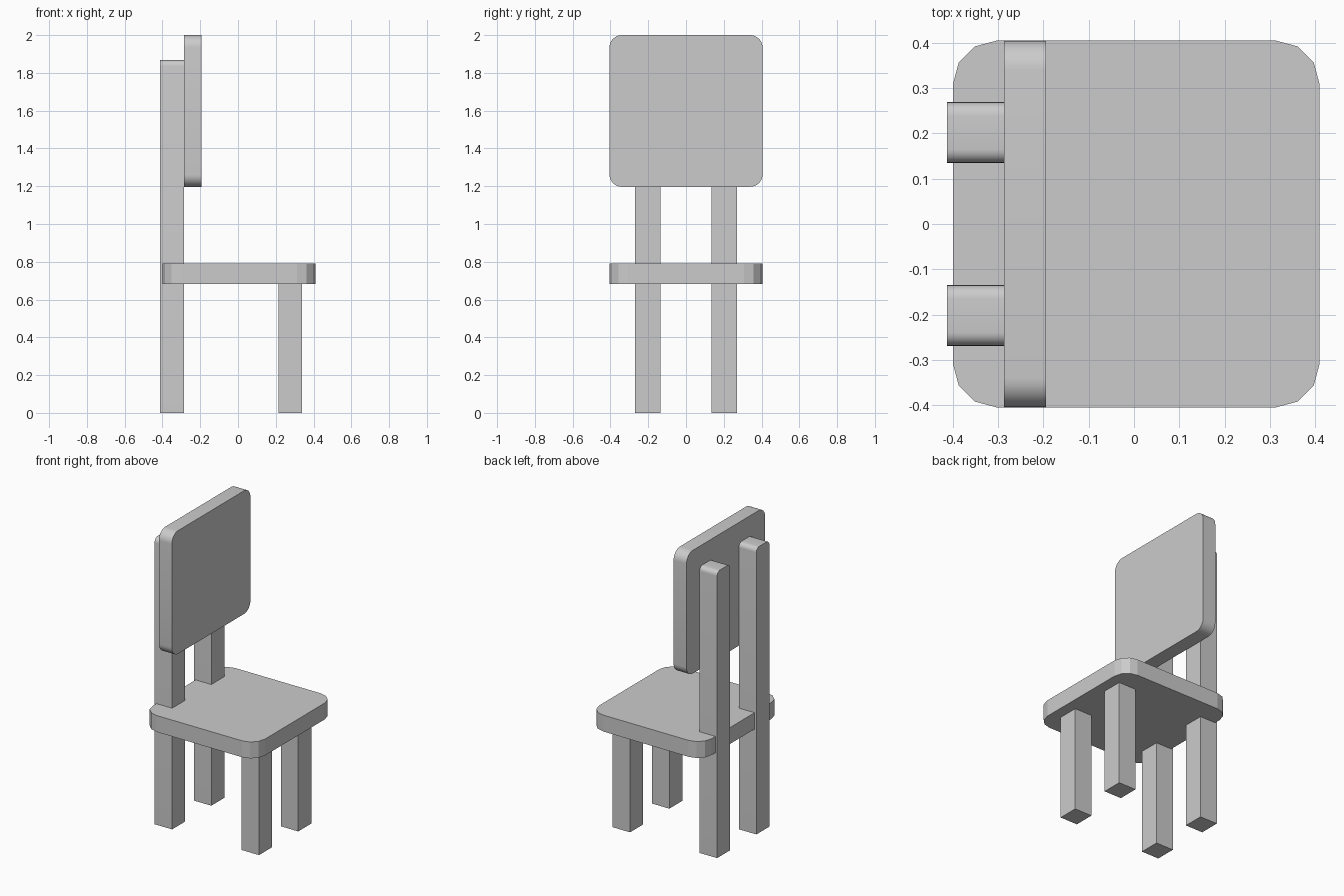
import bpy, bmesh, math

if "Cube" in bpy.data.objects:
    bpy.data.objects.remove(bpy.data.objects["Cube"])


def arc_profile(a0, a1, b0, b1, r_low, r_high, seg):
    """Counter-clockwise rectangle with rounded low-b and high-b corners."""
    corners = [(a1, b0, -1, -90, r_low, 1), (a1, b1, 1, 0, r_high, -1),
               (a0, b1, 1, 90, r_high, -1), (a0, b0, -1, 180, r_low, 1)]
    pts = []
    for a, b, _, start, r, sb in corners:
        if r == 0:
            pts.append((a, b))
            continue
        ca = a - r if a == a1 else a + r
        cb = b + sb * r
        for i in range(seg + 1):
            t = math.radians(start + 90 * i / seg)
            pts.append((ca + r * math.cos(t), cb + r * math.sin(t)))
    return pts


def prism(name, points, offset, smooth=False):
    """Extrude a planar loop of 3D points into a solid object."""
    bm = bmesh.new()
    face = bm.faces.new([bm.verts.new(p) for p in points])
    ext = bmesh.ops.extrude_face_region(bm, geom=[face], use_keep_orig=True)
    verts = [g for g in ext["geom"] if isinstance(g, bmesh.types.BMVert)]
    bmesh.ops.translate(bm, verts=verts, vec=offset)
    bmesh.ops.recalc_face_normals(bm, faces=bm.faces)
    mesh = bpy.data.meshes.new(name)
    bm.to_mesh(mesh)
    bm.free()
    obj = bpy.data.objects.new(name, mesh)
    bpy.context.collection.objects.link(obj)
    if smooth:
        bpy.ops.object.select_all(action='DESELECT')
        obj.select_set(True)
        bpy.context.view_layer.objects.active = obj
        bpy.ops.object.shade_smooth_by_angle(angle=math.radians(35))
    return obj


# Seat with faceted corners
seat = arc_profile(-0.4, 0.41, -0.405, 0.405, 0.097, 0.097, 3)
prism("seat", [(x, y, 0.683) for x, y in seat], (0, 0, 0.107))

# Backrest panel with smooth round corners
panel = arc_profile(-0.405, 0.405, 1.197, 2.0, 0.065, 0.065, 8)
prism("backrest", [(-0.287, y, z) for y, z in panel], (0.093, 0, 0), True)

# Left and right legs
for side, centre in (("right", -0.202), ("left", 0.202)):
    y0, y1 = centre - 0.067, centre + 0.067

    # Back leg runs up as a post with a rounded top
    post = arc_profile(y0, y1, 0.0, 1.867, 0, 0.03, 6)
    prism(f"back_leg_{side}", [(-0.413, y, z) for y, z in post],
          (0.126, 0, 0), True)

    # Square front leg
    leg = arc_profile(y0, y1, 0.0, 0.684, 0, 0, 1)
    prism(f"front_leg_{side}", [(0.215, y, z) for y, z in leg], (0.125, 0, 0))
